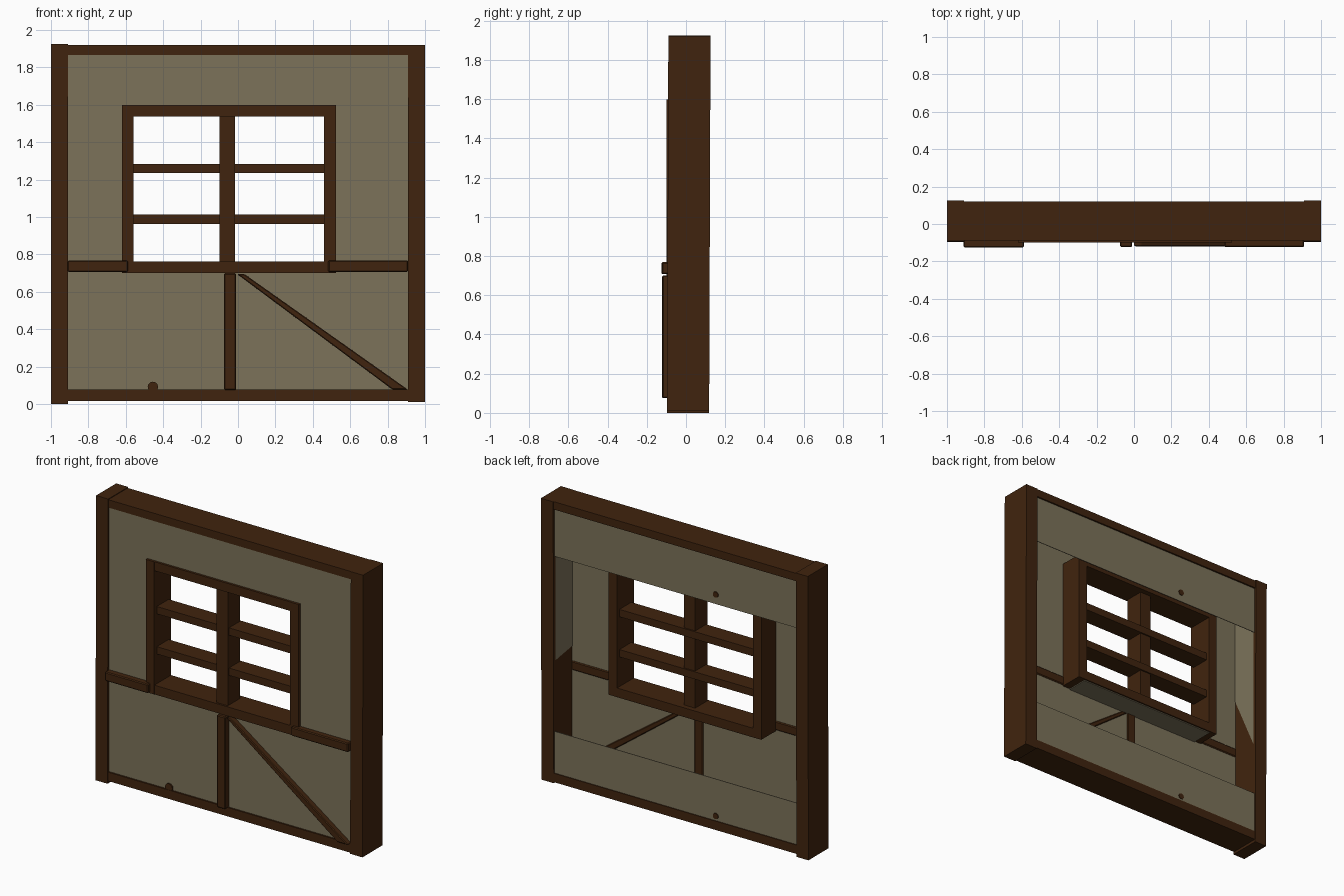
import bpy, bmesh, math

if "Cube" in bpy.data.objects:
    bpy.data.objects.remove(bpy.data.objects["Cube"])

def material(name, rgb):
    m = bpy.data.materials.new(name)
    m.diffuse_color = (*rgb, 1)
    m.use_nodes = True
    m.node_tree.nodes["Principled BSDF"].inputs["Base Color"].default_value = m.diffuse_color
    return m

WOOD = material("dark_wood", (0.051, 0.0176, 0.0044))
PLASTER = material("plaster", (0.202, 0.171, 0.102))

def prism(name, pts, y0, y1, mat, bevel=0, lean=0):
    """Extrude an (x, z) outline from y0 to y1; lean shifts y with height."""
    bm = bmesh.new()
    top = max(p[1] for p in pts)
    rings = [[bm.verts.new((x, y + lean * (z / top - 1), z)) for x, z in pts] for y in (y0, y1)]
    n = len(pts)
    bm.faces.new(rings[0])
    bm.faces.new(rings[1][::-1])
    for i in range(n):
        j = (i + 1) % n
        bm.faces.new((rings[0][j], rings[0][i], rings[1][i], rings[1][j]))
    bmesh.ops.recalc_face_normals(bm, faces=bm.faces)
    if bevel:
        bmesh.ops.bevel(bm, geom=bm.edges[:], offset=bevel, segments=1, affect='EDGES')
    me = bpy.data.meshes.new(name)
    bm.to_mesh(me)
    bm.free()
    me.materials.append(mat)
    ob = bpy.data.objects.new(name, me)
    bpy.context.collection.objects.link(ob)
    return ob

def box(name, x0, x1, y0, y1, z0, z1, mat=WOOD, **kw):
    return prism(name, [(x0, z0), (x1, z0), (x1, z1), (x0, z1)], y0, y1, mat, **kw)

def side_sheet(name, x, yz, mat):
    """Thin sheet facing sideways."""
    me = bpy.data.meshes.new(name)
    me.from_pydata([(x, y, z) for y, z in yz], [], [list(range(len(yz)))])
    me.materials.append(mat)
    bpy.context.collection.objects.link(bpy.data.objects.new(name, me))

# Outer timber frame, posts leaning very slightly
box("left_post", -1, -0.91, -0.09, 0.125, 0, 1.925, lean=0.007)
box("right_post", 0.908, 1, -0.09, 0.125, 0.012, 1.92, lean=0.007)
box("top_beam", -0.92, 0.92, -0.088, 0.12, 1.867, 1.92)
box("bottom_beam", -0.92, 0.92, -0.094, 0.115, 0.018, 0.078)

# Front plaster around the window opening
F0, F1 = -0.083, -0.079
box("front_plaster_low", -0.915, 0.915, F0, F1, 0.05, 0.71, PLASTER)
box("front_plaster_high", -0.915, 0.915, F0, F1, 1.59, 1.89, PLASTER)
box("front_plaster_left", -0.915, -0.61, F0, F1, 0.71, 1.59, PLASTER)
box("front_plaster_right", 0.52, 0.915, F0, F1, 0.71, 1.59, PLASTER)

# Back plaster bands; the middle is open
box("back_plaster_high", -0.915, 0.915, 0.105, 0.109, 1.545, 1.89, PLASTER)
box("back_plaster_low", -0.915, 0.915, 0.105, 0.109, 0.05, 0.36, PLASTER)

# Plaster showing on the inner sides of the posts
side_sheet("left_inner_plaster", -0.907, [(-0.08, 1.12), (0.105, 0.72), (0.105, 1.88), (-0.08, 1.88)], PLASTER)
side_sheet("right_inner_plaster", 0.905, [(-0.08, 0.87), (0.105, 0.84), (0.105, 1.88), (-0.08, 1.88)], PLASTER)

# Window frame
box("window_left_jamb", -0.62, -0.558, -0.1, 0.08, 0.70, 1.598)
box("window_right_jamb", 0.46, 0.525, -0.1, 0.08, 0.70, 1.598)
box("window_head", -0.57, 0.47, -0.098, 0.08, 1.537, 1.598)
box("window_sill", -0.57, 0.47, -0.098, 0.08, 0.70, 0.762)
box("sill_underside", -0.57, 0.47, -0.08, 0.07, 0.694, 0.70, PLASTER)

# Window bars
box("mullion", -0.10, -0.017, -0.085, 0.045, 0.75, 1.55)
for i, z in enumerate((0.988, 1.26)):
    box(f"window_bar_{i + 1}", -0.57, 0.47, -0.072, 0.055, z - 0.025, z + 0.025)

# Raised timbers on the front
box("left_rail", -0.912, -0.588, -0.125, -0.072, 0.707, 0.768, bevel=0.006)
box("right_rail", 0.482, 0.91, -0.123, -0.072, 0.707, 0.768, bevel=0.006)
box("lower_stud", -0.075, -0.01, -0.123, -0.072, 0.075, 0.70, bevel=0.006)
prism("diagonal_brace", [(0.825, 0.078), (0.908, 0.078), (0.035, 0.695), (-0.005, 0.695)],
      -0.12, -0.072, WOOD, bevel=0.005)

# Small pegs
def peg(name, x, z, y0, y1, r):
    pts = [(x + r * math.cos(a * math.tau / 12), z + r * math.sin(a * math.tau / 12)) for a in range(12)]
    prism(name, pts, y0, y1, WOOD)

peg("front_peg", -0.455, 0.092, -0.092, -0.075, 0.028)
peg("back_peg_high", -0.30, 1.61, 0.1, 0.114, 0.02)
peg("back_peg_low", -0.30, 0.11, 0.1, 0.114, 0.02)
